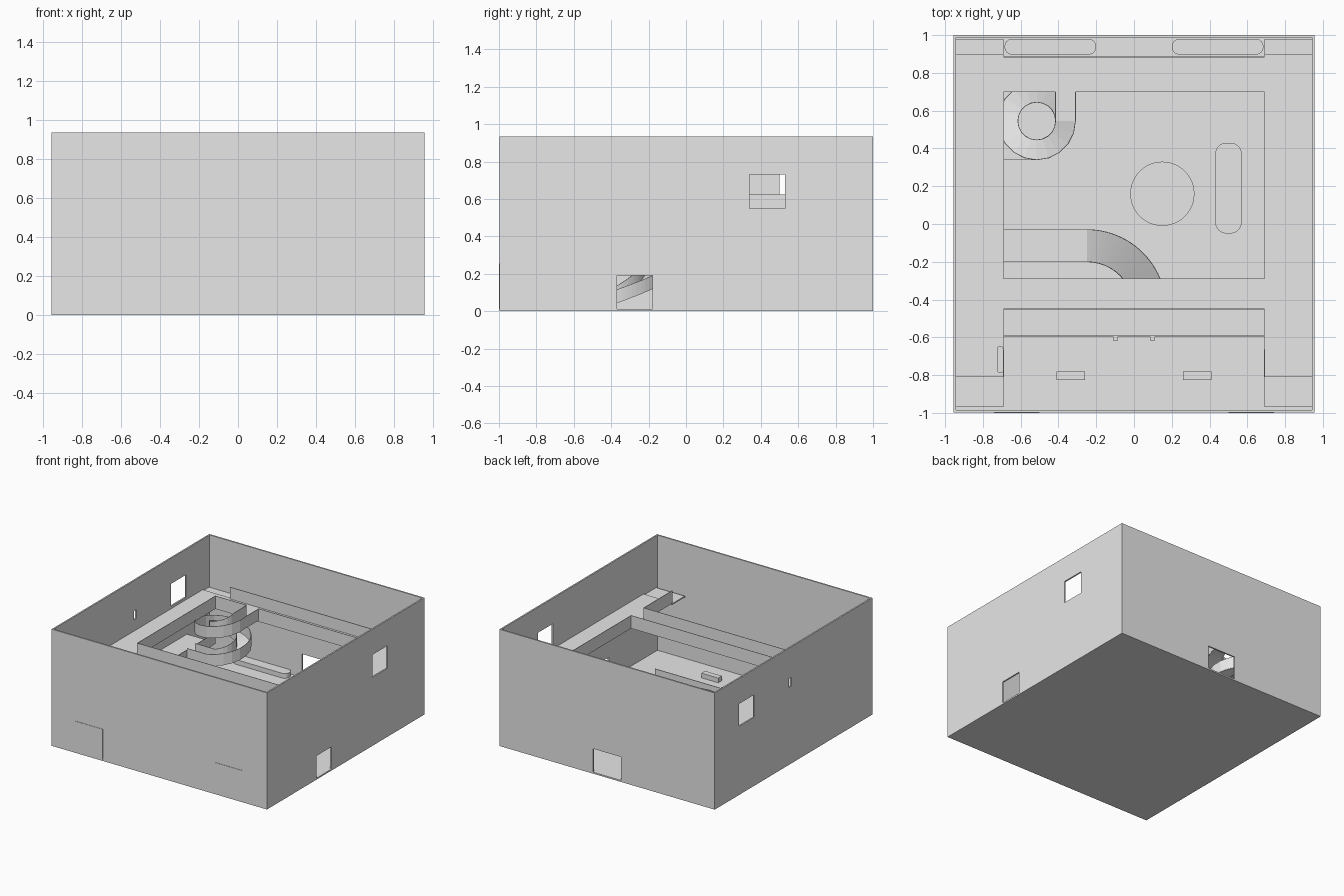
import bpy, bmesh, math
from mathutils import Vector

if "Cube" in bpy.data.objects:
    bpy.data.objects.remove(bpy.data.objects["Cube"], do_unlink=True)

grey = bpy.data.materials.new("light grey")
grey.use_nodes = True
grey.diffuse_color = (0.8, 0.8, 0.8, 1)
grey.node_tree.nodes["Principled BSDF"].inputs["Base Color"].default_value = (0.8, 0.8, 0.8, 1)


def finish(name, bm):
    bmesh.ops.remove_doubles(bm, verts=bm.verts, dist=0.0001)
    mesh = bpy.data.meshes.new(name)
    bm.to_mesh(mesh)
    bm.free()
    mesh.materials.append(grey)
    ob = bpy.data.objects.new(name, mesh)
    bpy.context.scene.collection.objects.link(ob)
    return ob


def thicken(ob, thickness, offset=0.0):
    mod = ob.modifiers.new("thickness", 'SOLIDIFY')
    mod.thickness = thickness
    mod.offset = offset
    return ob


def box(name, x0, x1, y0, y1, z0, z1):
    bm = bmesh.new()
    bmesh.ops.create_cube(bm, size=1)
    for v in bm.verts:
        v.co = ((x0 + x1) / 2 + v.co.x * (x1 - x0),
                (y0 + y1) / 2 + v.co.y * (y1 - y0),
                (z0 + z1) / 2 + v.co.z * (z1 - z0))
    return finish(name, bm)


def panel(name, bounds, holes, place, thickness):
    """Flat panel with rectangular holes, placed by a (u, v) -> point function."""
    rects = [bounds] + holes
    us = sorted({r[i] for r in rects for i in (0, 1)})
    vs = sorted({r[i] for r in rects for i in (2, 3)})
    bm = bmesh.new()
    for u0, u1 in zip(us, us[1:]):
        for v0, v1 in zip(vs, vs[1:]):
            u, v = (u0 + u1) / 2, (v0 + v1) / 2
            if any(h[0] < u < h[1] and h[2] < v < h[3] for h in holes):
                continue
            corners = ((u0, v0), (u1, v0), (u1, v1), (u0, v1))
            bm.faces.new([bm.verts.new(place(*c)) for c in corners])
    return thicken(finish(name, bm), thickness)


def rail(name, points, z, height=0.095):
    """Thin upright parapet along a ground path."""
    bm = bmesh.new()
    for a, b in zip(points, points[1:]):
        bm.faces.new([bm.verts.new(p) for p in
                      ((*a, z), (*b, z), (*b, z + height), (*a, z + height))])
    return thicken(finish(name, bm), 0.005)


def ramp(name, stations, height):
    """Deck and two side walls through (inner, outer, z) stations."""
    up = Vector((0, 0, height))
    deck, sides = bmesh.new(), bmesh.new()
    for (a, b, z), (c, d, w) in zip(stations, stations[1:]):
        pa, pb, pc, pd = (Vector((*p, h)) for p, h in ((a, z), (b, z), (c, w), (d, w)))
        deck.faces.new([deck.verts.new(p) for p in (pa, pc, pd, pb)])
        for p, q in ((pa, pc), (pb, pd)):
            sides.faces.new([sides.verts.new(k) for k in (p, q, q + up, p + up)])
    thicken(finish(name + "_deck", deck), 0.005)
    thicken(finish(name + "_sides", sides), 0.004)


def rounded(name, x0, x1, y0, y1, z0, z1, r, steps=8):
    """Block with rounded corners in plan."""
    bm = bmesh.new()
    ring = []
    for k, (cx, cy) in enumerate(((x1 - r, y1 - r), (x0 + r, y1 - r),
                                  (x0 + r, y0 + r), (x1 - r, y0 + r))):
        for i in range(steps + 1):
            t = math.pi / 2 * (k + i / steps)
            ring.append(bm.verts.new((cx + r * math.cos(t), cy + r * math.sin(t), z0)))
    bmesh.ops.remove_doubles(bm, verts=ring, dist=0.0001)
    face = bm.faces.new([v for v in ring if v.is_valid])
    top = bmesh.ops.extrude_face_region(bm, geom=[face])
    for v in top["geom"]:
        if isinstance(v, bmesh.types.BMVert):
            v.co.z = z1
    bmesh.ops.recalc_face_normals(bm, faces=bm.faces)
    return finish(name, bm)


W, D, H, T = 0.955, 0.997, 0.935, 0.012
X, UP, MID, FLOOR = 0.69, 0.53, 0.25, 0.012
IN_X, IN_Y = W - T, D - T

# Outer shell
box("floor", -W, W, -D, 1, 0, FLOOR)
box("front_wall", -W, W, -D, -IN_Y, FLOOR, H)
panel("back_wall", (-W, W, FLOOR, H), [(-0.125, 0.125, FLOOR, 0.2)],
      lambda u, v: (u, 1 - T / 2, v), T)
panel("east_wall", (-IN_Y, 1 - T, FLOOR, H),
      [(-0.37, -0.18, FLOOR, 0.19), (0.34, 0.53, 0.55, 0.73)],
      lambda u, v: (W - T / 2, u, v), T)
panel("west_wall", (-IN_Y, 1 - T, FLOOR, H),
      [(0.5, 0.69, 0.55, 0.73), (0.03, 0.06, 0.62, 0.69)],
      lambda u, v: (T / 2 - W, u, v), T)
for side, s in (("left", 1), ("right", -1)):
    x0, x1 = sorted((s * 0.5, s * 0.74))
    box(side + "_front_door", x0, x1, -1, -D, FLOOR, 0.255)

# Upper gallery with the open wells
panel("upper_gallery", (-IN_X, IN_X, -0.81, 0.9),
      [(-X, X, -0.29, 0.7), (-X, X, -0.81, -0.45), (-X, X, 0.885, 0.9)],
      lambda u, v: (u, v, UP - 0.005), 0.01)
for side, s in (("left", 1), ("right", -1)):
    x0, x1 = sorted((s * X, s * IN_X))
    box(side + "_front_landing", x0, x1, -0.97, -0.81, UP - 0.02, UP - 0.01)
    box(side + "_back_landing", x0, x1, 0.9, 0.98, UP - 0.02, UP - 0.01)

# Parapets of the gallery
rail("main_well_parapet", [(-0.415, 0.7), (-X, 0.7), (-X, -0.29), (X, -0.29),
                           (X, 0.7), (-0.31, 0.7)], UP)
rail("front_well_parapet", [(-X, -0.81), (-X, -0.45), (X, -0.45), (X, -0.81)], UP)
rail("back_well_parapet", [(-X, 0.885), (X, 0.885)], UP)

# Middle gallery below the west side
box("middle_gallery", -IN_X, -X, -0.29, 0.7, MID - 0.01, MID)
for i, (a, b) in enumerate(((-0.29, -0.2), (-0.03, 0.335), (0.445, 0.7))):
    rail("middle_parapet_%d" % (i + 1), [(-X, a), (-X, b)], MID, 0.08)

# Spiral ramp from the upper gallery down to the middle one
cx, cy, r0, r1 = -0.515, 0.545, 0.1, 0.205
spiral = [((cx + r0, 0.7), (cx + r1, 0.7), UP)]
for i in range(26):
    t = -2.5 * math.pi * i / 25
    c, s = math.cos(t), math.sin(t)
    spiral.append(((cx + r0 * c, cy + r0 * s), (cx + r1 * c, cy + r1 * s),
                   UP + (MID - UP) * i / 25))
spiral.append(((-X, cy - r0), (-X, cy - r1), MID))
ramp("spiral_ramp", spiral, 0.092)

# Curved ramp from the middle gallery down to the floor
cx, cy, r0, r1 = -0.25, -0.45, 0.25, 0.42
curve = [((-X, cy + r0), (-X, cy + r1), MID)]
for i in range(25):
    t = math.pi / 2 * (1 - i / 24)
    c, s = math.cos(t), math.sin(t)
    curve.append(((cx + r0 * c, cy + r0 * s), (cx + r1 * c, cy + r1 * s),
                  MID + (FLOOR + 0.005 - MID) * i / 24))
ramp("curved_ramp", curve, 0.07)

# Ground floor furniture
rounded("round_plinth", -0.02, 0.32, -0.01, 0.33, FLOOR, 0.05, 0.17, 12)
rounded("long_bench", 0.43, 0.57, -0.05, 0.43, FLOOR, 0.05, 0.06)
rounded("back_bench_left", 0.2, 0.685, 0.897, 0.98, FLOOR, 0.05, 0.04)
rounded("back_bench_right", -0.685, -0.2, 0.897, 0.98, FLOOR, 0.05, 0.04)
rounded("side_bench", -0.725, -0.692, -0.79, -0.645, UP, UP + 0.04, 0.015)
rail("low_partition", [(-X, -0.593), (X, -0.593)], FLOOR, 0.07)
for side, s in (("left", 1), ("right", -1)):
    x0, x1 = sorted((s * 0.26, s * 0.41))
    box(side + "_counter", x0, x1, -0.825, -0.78, FLOOR, 0.05)
    x0, x1 = sorted((s * 0.085, s * 0.112))
    box(side + "_post", x0, x1, -0.617, -0.593, FLOOR, 0.08)
